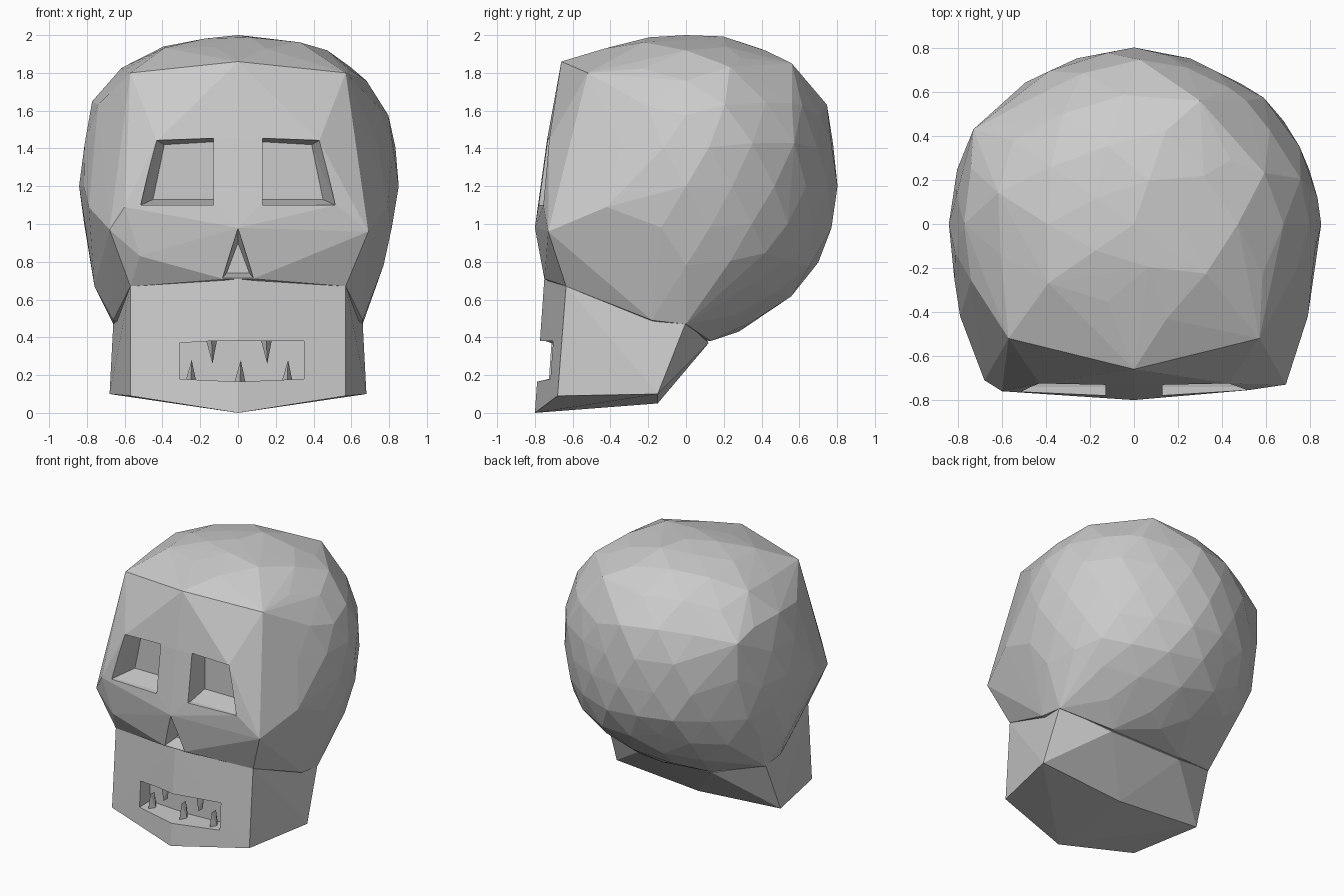
import bpy
import bmesh
import random
from math import hypot
from mathutils import Vector

random.seed(4)
if "Cube" in bpy.data.objects:
    bpy.data.objects.remove(bpy.data.objects["Cube"], do_unlink=True)

bone = bpy.data.materials.new("bone grey")
bone.use_nodes = True
bone.diffuse_color = (0.6, 0.6, 0.6, 1)
bone.node_tree.nodes["Principled BSDF"].inputs["Base Color"].default_value = (0.6, 0.6, 0.6, 1)


def hull(name, points):
    """Flat-faced convex solid around a handful of points."""
    bm = bmesh.new()
    for p in points:
        bm.verts.new(p)
    bmesh.ops.convex_hull(bm, input=bm.verts[:])
    bmesh.ops.delete(bm, geom=[v for v in bm.verts if not v.link_faces], context='VERTS')
    bmesh.ops.recalc_face_normals(bm, faces=bm.faces[:])
    mesh = bpy.data.meshes.new(name)
    bm.to_mesh(mesh)
    bm.free()
    mesh.materials.append(bone)
    obj = bpy.data.objects.new(name, mesh)
    bpy.context.scene.collection.objects.link(obj)
    return obj


def both_sides(points):
    return points + [(-x, y, z) for x, y, z in points]


def combine(target, other, operation):
    """Apply a boolean and remove the second object."""
    other.hide_render = True
    mod = target.modifiers.new(operation, 'BOOLEAN')
    mod.operation = operation
    mod.solver = 'EXACT'
    mod.object = other
    bpy.context.view_layer.objects.active = target
    bpy.ops.object.modifier_apply(modifier=mod.name)
    bpy.data.objects.remove(other, do_unlink=True)


def socket(name, rim, floor, rim_y, floor_y):
    """Tapered cutter: straight through the rim, then narrowing to the floor."""
    points = [(x, y, z) for y in (-0.95, rim_y) for x, z in rim]
    return hull(name, points + [(x, floor_y, z) for x, z in floor])


# Cranium: faceted ball with a boxy crown, its front left open for the face
ball = bmesh.new()
bmesh.ops.create_icosphere(ball, subdivisions=3, radius=1)
cranium = []
for v in ball.verts:
    x, y, z = v.co
    boxy = (hypot(x, y) ** 2.6 + z ** 2.6) ** (-1 / 2.6) if z > 0 else 1
    wide = 1 if z > 0 else 1 + 0.25 * z * z
    wobble = random.uniform(0.975, 1.01) if z < 0.99 else 1
    p = Vector((0.85 * x * wide, 0.805 * y, 0.8 * z)) * boxy * wobble + Vector((0, 0, 1.2))
    if p.y > -0.45:
        cranium.append(tuple(p))
ball.free()

# Uneven corners of the crown
cranium += [(0.44, 0.29, 1.88), (0.3, 0.56, 1.85), (0.51, 0.56, 1.64),
            (-0.73, 0.43, 1.57), (-0.73, 0.43, 1.3)]

# Lower temples, running down to the jaw hinge
temples = both_sides([(0.66, -0.18, 0.49), (0.66, 0, 0.47), (0.3, 0.13, 0.38)])
temples += [(0.75, -0.1, 0.79), (-0.76, -0.1, 0.67), (0, 0.28, 0.43)]

# Face: brow line, flat eye band, cheekbones and nose ridge
face = both_sides([(0.57, -0.52, 1.8), (0.57, -0.635, 0.67), (0.79, -0.42, 1.09),
                   (0.08, -0.75, 0.71), (0.43, -0.725, 1.44), (0.52, -0.755, 1.1)])
face += [(0, -0.66, 1.86), (0, -0.735, 1.45), (0, -0.8, 0.98),
         (0.69, -0.73, 0.96), (-0.6, -0.76, 1.09), (-0.68, -0.71, 0.97), (-0.52, -0.74, 0.83)]
skull = hull("skull", cranium + temples + face)

# Jaw block
jaw = both_sides([(0.57, -0.635, 0.67), (0.57, -0.68, 0.09), (0.68, -0.15, 0.1),
                  (0.66, 0, 0.48), (0.3, 0.12, 0.37)])
jaw += [(0, -0.75, 0.71), (0, -0.8, 0), (0, -0.15, 0.05), (0, -0.3, 1)]
combine(skull, hull("jaw", jaw), 'UNION')

# Eye sockets
for side in (-1, 1):
    rim = [(side * x, z) for x, z in [(0.13, 1.1), (0.515, 1.1), (0.435, 1.445), (0.13, 1.455)]]
    floor = [(side * x, z) for x, z in [(0.13, 1.13), (0.45, 1.13), (0.39, 1.42), (0.13, 1.435)]]
    combine(skull, socket("eye_cutter", rim, floor, -0.74, -0.58), 'DIFFERENCE')

# Nose hole
combine(skull, socket("nose_cutter", [(0, 0.975), (0.085, 0.71), (-0.085, 0.71)],
                      [(0, 0.9), (0.06, 0.74), (-0.06, 0.74)], -0.77, -0.64), 'DIFFERENCE')

# Mouth slot
mouth = [(-0.31, 0.37), (-0.15, 0.38), (0.35, 0.38), (0.35, 0.18), (0, 0.165), (-0.31, 0.18)]
combine(skull, socket("mouth_cutter", mouth, mouth, -0.7, -0.6), 'DIFFERENCE')


# Teeth: pointed diamond wedges from the roof and floor of the mouth
def tooth(name, x, base, tip):
    corners = [(x - 0.03, -0.66, base), (x + 0.03, -0.66, base),
               (x, -0.71, base), (x, -0.61, base)]
    hull(name, corners + [(x + 0.005, -0.69, tip), (x + 0.005, -0.64, tip)])


for i, x in enumerate((-0.14, 0.15)):
    tooth(f"upper_tooth_{i + 1}", x, 0.39, 0.26)
for i, x in enumerate((-0.25, 0.01, 0.26)):
    tooth(f"lower_tooth_{i + 1}", x, 0.16, 0.28)
